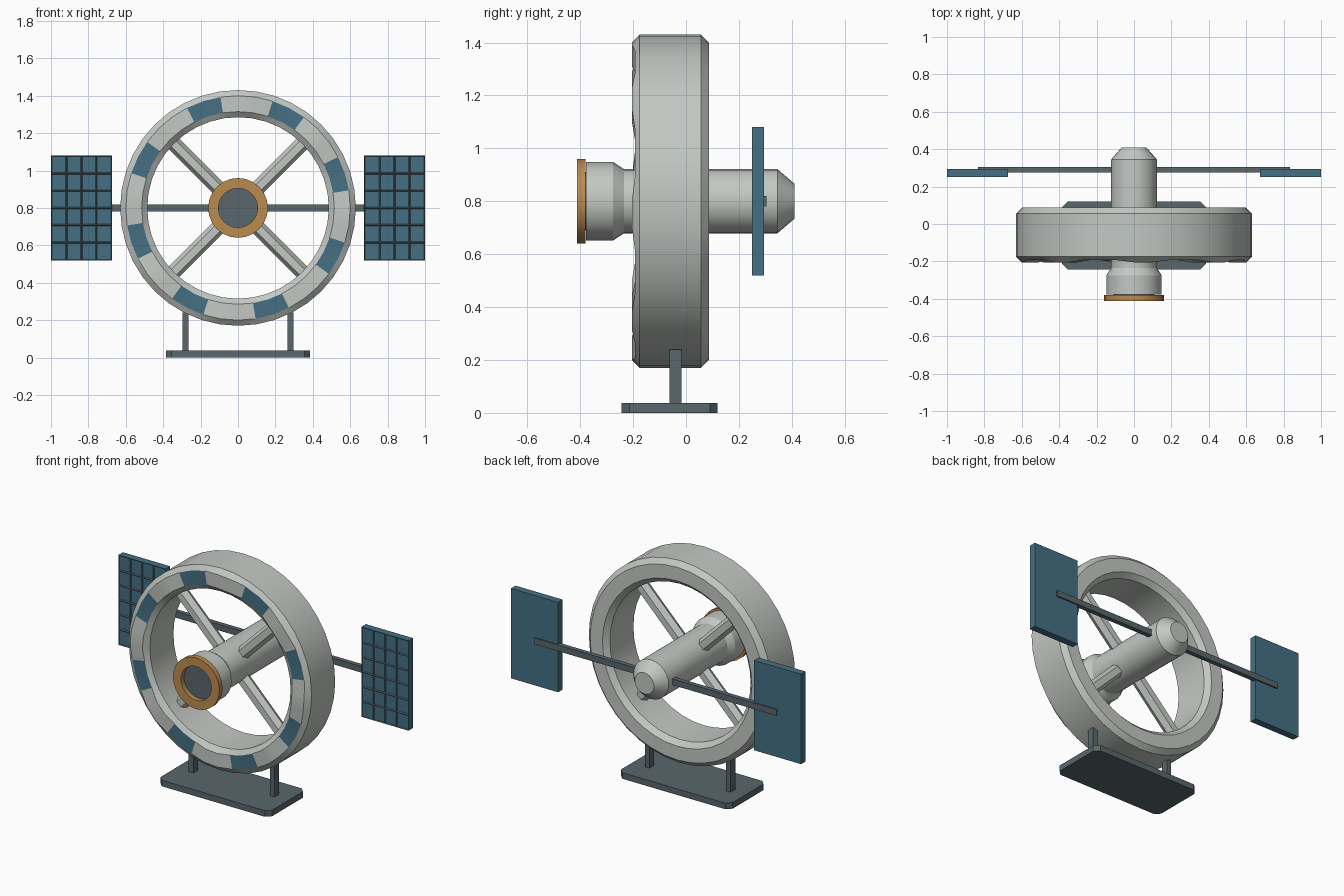
import bpy, bmesh, math
from mathutils import Vector, Matrix

if "Cube" in bpy.data.objects:
    bpy.data.objects.remove(bpy.data.objects["Cube"])

AXIS_Z = 0.8          # height of the station's axis
RING_Y = -0.06        # middle plane of the wheel


def material(name, rgb):
    m = bpy.data.materials.new(name)
    m.diffuse_color = (*rgb, 1)
    m.use_nodes = True
    m.node_tree.nodes["Principled BSDF"].inputs["Base Color"].default_value = m.diffuse_color
    return m


PALE = material("pale grey hull", (0.55, 0.58, 0.55))
SLATE = material("slate grey", (0.10, 0.135, 0.15))
BLUE = material("panel blue", (0.06, 0.16, 0.23))
GOLD = material("bronze gold", (0.50, 0.26, 0.08))


def finish(bm, name, mats, smooth=False, recalc=True):
    if recalc:
        bmesh.ops.recalc_face_normals(bm, faces=bm.faces)
    me = bpy.data.meshes.new(name)
    bm.to_mesh(me)
    bm.free()
    ob = bpy.data.objects.new(name, me)
    bpy.context.collection.objects.link(ob)
    for m in mats:
        me.materials.append(m)
    if smooth:
        bpy.ops.object.select_all(action='DESELECT')
        ob.select_set(True)
        bpy.context.view_layer.objects.active = ob
        bpy.ops.object.shade_smooth_by_angle(angle=math.radians(30))
    return ob


def lathe(profile, segments, closed):
    """Spin (radius, y) points around the station axis."""
    bm = bmesh.new()
    loops = []
    for i in range(segments):
        a = math.tau * i / segments
        loops.append([bm.verts.new((r * math.cos(a), y, AXIS_Z + r * math.sin(a)))
                      for r, y in profile])
    n = len(profile)
    for i in range(segments):
        p, q = loops[i], loops[(i + 1) % segments]
        for j in range(n if closed else n - 1):
            k = (j + 1) % n
            bm.faces.new((p[j], p[k], q[k], q[j]))
    if not closed:
        bm.faces.new([l[0] for l in loops])
        bm.faces.new([l[-1] for l in loops])
    return bm, loops


def box_bm(x0, x1, y0, y1, z0, z1):
    bm = bmesh.new()
    mid = Vector(((x0 + x1) / 2, (y0 + y1) / 2, (z0 + z1) / 2))
    size = Matrix.Diagonal((x1 - x0, y1 - y0, z1 - z0, 1))
    bmesh.ops.create_cube(bm, size=1, matrix=Matrix.Translation(mid) @ size)
    return bm


# Habitat wheel with chamfered rims and slightly sunken windows
F, B, C = -0.205, 0.087, 0.03
profile = [(0.60, F), (0.63, F + C), (0.63, B - C), (0.60, B),
           (0.515, B), (0.485, B - C), (0.485, F + C), (0.515, F)]
bm, loops = lathe(profile, 40, True)
for i, loop in enumerate(loops):
    if i % 5 in (1, 2, 3):
        loop[0].co.y += 0.012
        loop[-1].co.y += 0.012
for i in range(40):
    if i % 5 in (1, 2):
        corners = {loops[i][0], loops[i][-1], loops[(i + 1) % 40][0], loops[(i + 1) % 40][-1]}
        for f in loops[i][0].link_faces:
            if set(f.verts) == corners:
                f.material_index = 1
finish(bm, "habitat_ring", [PALE, BLUE], smooth=True)

# Central hub with tapered tail and flared nose
bm, _ = lathe([(0.148, -0.378), (0.148, -0.275), (0.122, -0.235),
               (0.122, 0.345), (0.066, 0.41)], 24, False)
finish(bm, "hub", [PALE], smooth=True)

# Docking collar and port disc
bm, _ = lathe([(0.105, -0.412), (0.16, -0.412), (0.16, -0.38), (0.105, -0.38)], 24, True)
finish(bm, "docking_collar", [GOLD], smooth=True)
bm, _ = lathe([(0.11, -0.382), (0.11, -0.376)], 24, False)
finish(bm, "docking_port", [SLATE], smooth=True)

# Four hexagonal spokes
for k in range(4):
    bm = bmesh.new()
    bmesh.ops.create_cone(bm, cap_ends=True, segments=6, radius1=0.04, radius2=0.04, depth=0.42)
    xs = max(v.co.x for v in bm.verts)
    if xs < 0.039:  # put the corners sideways so a flat faces the front
        bmesh.ops.rotate(bm, verts=bm.verts, matrix=Matrix.Rotation(math.pi / 6, 3, 'Z'))
    bmesh.ops.translate(bm, verts=bm.verts, vec=(0, 0, 0.29))
    turn = Matrix.Rotation(math.pi / 4 + k * math.pi / 2, 4, 'Y')
    bm.transform(Matrix.Translation((0, RING_Y, AXIS_Z)) @ turn)
    finish(bm, f"spoke_{k + 1}", [PALE])

# Boom carrying the solar panels
finish(box_bm(-0.835, 0.835, 0.275, 0.304, 0.781, 0.819), "panel_boom", [SLATE])

# Solar panels: blue slab with a framed 4 x 6 grid of cells on the front
for side, x0 in (("left", -1.0), ("right", 0.675)):
    x1, y0, z0, z1 = x0 + 0.325, 0.25, 0.52, 1.08
    finish(box_bm(x0, x1, y0 + 0.008, 0.295, z0, z1), side + "_solar_panel", [BLUE])
    bm = bmesh.new()
    edge = 0.004
    xs = [x0 + edge + (0.325 - 2 * edge) * i / 4 for i in range(5)]
    zs = [z0 + edge + (z1 - z0 - 2 * edge) * j / 6 for j in range(7)]
    xs[0], xs[-1], zs[0], zs[-1] = x0, x1, z0, z1
    grid = [[bm.verts.new((x, y0, z)) for z in zs] for x in xs]
    cells = [bm.faces.new((grid[i][j], grid[i + 1][j], grid[i + 1][j + 1], grid[i][j + 1]))
             for i in range(4) for j in range(6)]
    rim = [e for e in bm.edges if e.is_boundary]
    skirt = bmesh.ops.extrude_edge_only(bm, edges=rim)["geom"]
    for g in skirt:
        if isinstance(g, bmesh.types.BMVert):
            g.co.y += 0.008
        elif isinstance(g, bmesh.types.BMFace):
            g.material_index = 1
    bmesh.ops.inset_individual(bm, faces=cells, thickness=0.007, depth=0)
    for f in cells:
        f.material_index = 1
        for v in f.verts:
            v.co.y += 0.005
    for f in bm.faces:      # outward-facing skirt
        out = f.calc_center_median() - Vector(((x0 + x1) / 2, y0 + 0.1, (z0 + z1) / 2))
        if abs(f.normal.y) < 0.1 and f.material_index == 1 and f.normal.dot(out) < 0:
            f.normal_flip()
    finish(bm, side + "_solar_cells", [SLATE, BLUE], recalc=False)

# Stand: base plate with clipped corners and two posts
bm = box_bm(-0.385, 0.385, -0.243, 0.12, 0, 0.038)
corners = [e for e in bm.edges if abs(e.verts[0].co.z - e.verts[1].co.z) > 0.01]
bmesh.ops.bevel(bm, geom=corners, offset=0.03, segments=1, affect='EDGES')
finish(bm, "base_plate", [SLATE])
for side, s in (("left", -1), ("right", 1)):
    x = 0.28 * s
    finish(box_bm(x - 0.016, x + 0.016, -0.063, -0.017, 0.03, 0.24), side + "_post", [SLATE])
